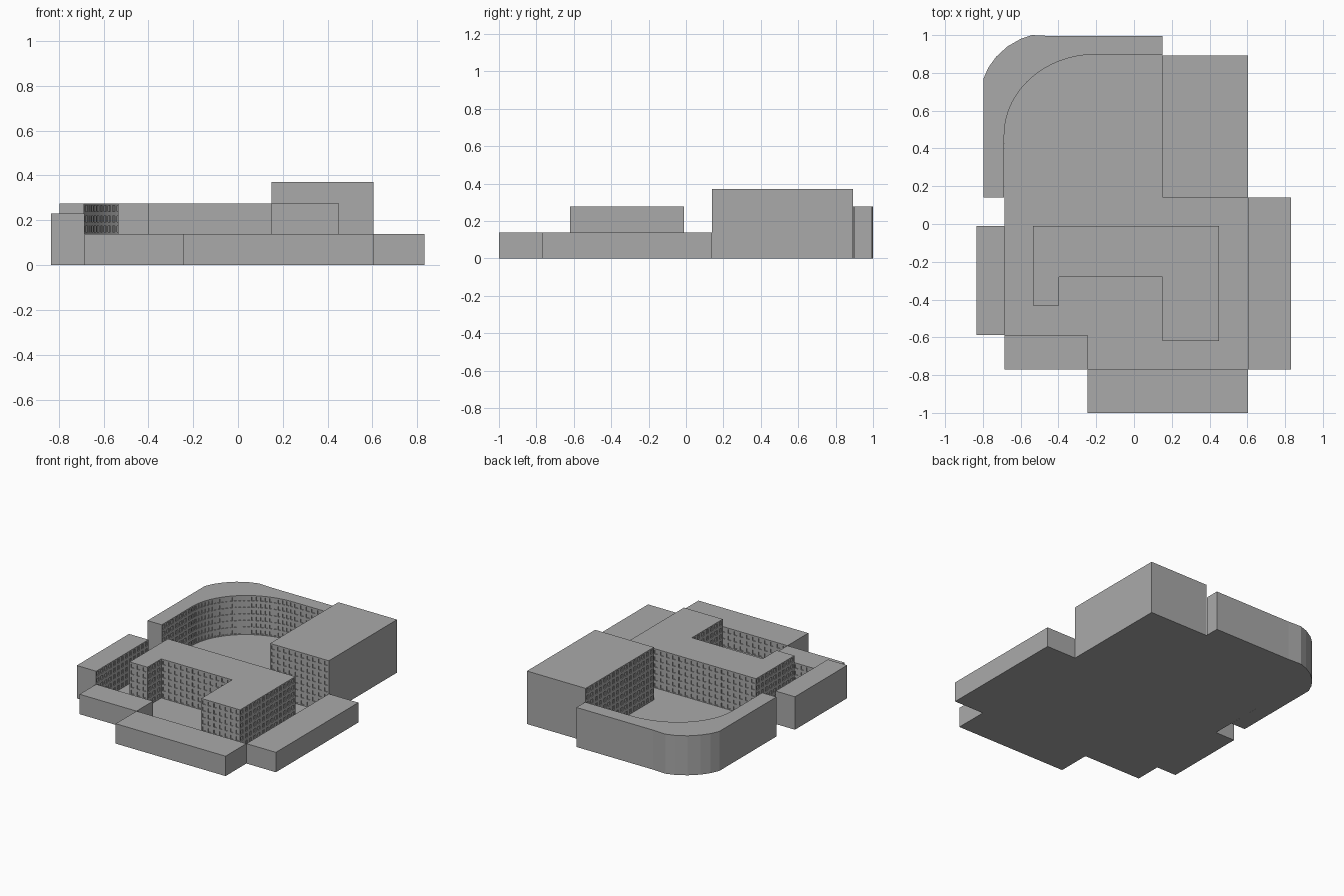
import bpy, bmesh, math
from mathutils import Vector

if "Cube" in bpy.data.objects:
    bpy.data.objects.remove(bpy.data.objects["Cube"])

stone = bpy.data.materials.new("grey stone")
stone.diffuse_color = (0.40, 0.40, 0.40, 1)
stone.use_nodes = True
stone.node_tree.nodes["Principled BSDF"].inputs["Base Color"].default_value = stone.diffuse_color
FLOOR = 0.046   # storey height
BAY = 0.046     # window spacing


def window_cell(bm, a, b, z0, z1, inward, wide, depth):
    """One facade bay: a wall panel with a recessed window."""
    def ring(u0, u1, v0, v1, push):
        return [bm.verts.new((*(a.lerp(b, u) + inward * push), z0 + (z1 - z0) * v))
                for u, v in ((u0, v0), (u1, v0), (u1, v1), (u0, v1))]
    m = (1 - wide) / 2
    outer = ring(0, 1, 0, 1, 0)
    rim = ring(m, 1 - m, 0.2, 0.78, 0)
    pane = ring(m, 1 - m, 0.2, 0.78, depth)
    for r, s in ((outer, rim), (rim, pane)):
        for i in range(4):
            j = (i + 1) % 4
            bm.faces.new((r[i], r[j], s[j], s[i]))
    bm.faces.new(pane)


def block(name, pts, top, windows=(), z0=0.0, wide=0.5):
    """Upright prism on a counter-clockwise outline; listed edges get windows."""
    bm = bmesh.new()
    pts = [Vector(p) for p in pts]
    bm.faces.new([bm.verts.new((*p, top)) for p in pts])
    bm.faces.new([bm.verts.new((*p, z0)) for p in reversed(pts)])
    for i, a in enumerate(pts):
        b = pts[(i + 1) % len(pts)]
        if i not in windows:
            bm.faces.new([bm.verts.new(v) for v in
                          ((*a, z0), (*b, z0), (*b, top), (*a, top))])
            continue
        d = (b - a).normalized()
        inward = Vector((-d.y, d.x))
        cols = max(1, round((b - a).length / BAY))
        rows = max(1, round((top - z0) / FLOOR))
        for c in range(cols):
            for r in range(rows):
                window_cell(bm, a.lerp(b, c / cols), a.lerp(b, (c + 1) / cols),
                            z0 + (top - z0) * r / rows, z0 + (top - z0) * (r + 1) / rows,
                            inward, wide, 0.006)
    bmesh.ops.remove_doubles(bm, verts=bm.verts, dist=1e-5)
    me = bpy.data.meshes.new(name)
    bm.to_mesh(me)
    bm.free()
    me.materials.append(stone)
    ob = bpy.data.objects.new(name, me)
    bpy.context.collection.objects.link(ob)
    return ob


def rect(x0, y0, x1, y1):
    return [(x0, y0), (x1, y0), (x1, y1), (x0, y1)]


def arc(cx, cy, rx, ry, n):
    """Quarter ellipse from the top round to the left."""
    return [(cx + rx * math.cos(t), cy + ry * math.sin(t))
            for t in (math.pi / 2 * (1 + i / n) for i in range(n + 1))]


# perimeter wings: edge 0 front, 1 right, 2 back, 3 left
block("tall_wing", rect(0.15, 0.14, 0.604, 0.893), 0.37, (0, 3))
block("left_wing", rect(-0.835, -0.587, -0.685, -0.01), 0.23, (1,))
block("front_left_wing", rect(-0.685, -0.77, -0.245, -0.587), 0.139, (2,))
block("front_wing", rect(-0.245, -1.0, 0.604, -0.77), 0.139, (2,))
block("right_wing", rect(0.604, -0.77, 0.832, 0.14), 0.139, (3,))

# curved corner wing with a windowed inner wall
N = 26
inner = arc(-0.2, 0.47, 0.487, 0.428, N)[::-1]
outline = ([(0.15, 0.995), (-0.44, 0.995), (-0.54, 1.0), (-0.60, 0.98), (-0.67, 0.94),
            (-0.73, 0.885), (-0.77, 0.83), (-0.797, 0.77), (-0.797, 0.14), (-0.687, 0.14)]
           + inner + [(0.15, 0.898)])
block("curved_wing", outline, 0.276, range(9, 9 + N + 2), wide=0.6)

# central building with two arms around the forecourt
centre = [(-0.535, -0.432), (-0.397, -0.432), (-0.397, -0.28), (0.15, -0.28),
          (0.15, -0.62), (0.45, -0.62), (0.45, -0.01), (-0.535, -0.01)]
block("central_building", centre, 0.276, range(8))

# courtyard ground following the inside of the complex
block("courtyard_ground",
      [(-0.685, -0.587), (-0.245, -0.587), (-0.245, -0.77), (0.604, -0.77), (0.604, 0.14),
       (0.15, 0.14), (0.15, 0.898)] + inner[::-1], 0.003)

# slightly raised courtyard paving
block("back_court_paving",
      [(-0.63, 0.06), (0.09, 0.06), (0.09, 0.84)] + arc(-0.2, 0.47, 0.43, 0.37, N), 0.006, z0=0.002)
block("front_court_paving", rect(-0.34, -0.54, 0.09, -0.34), 0.006, z0=0.002)
